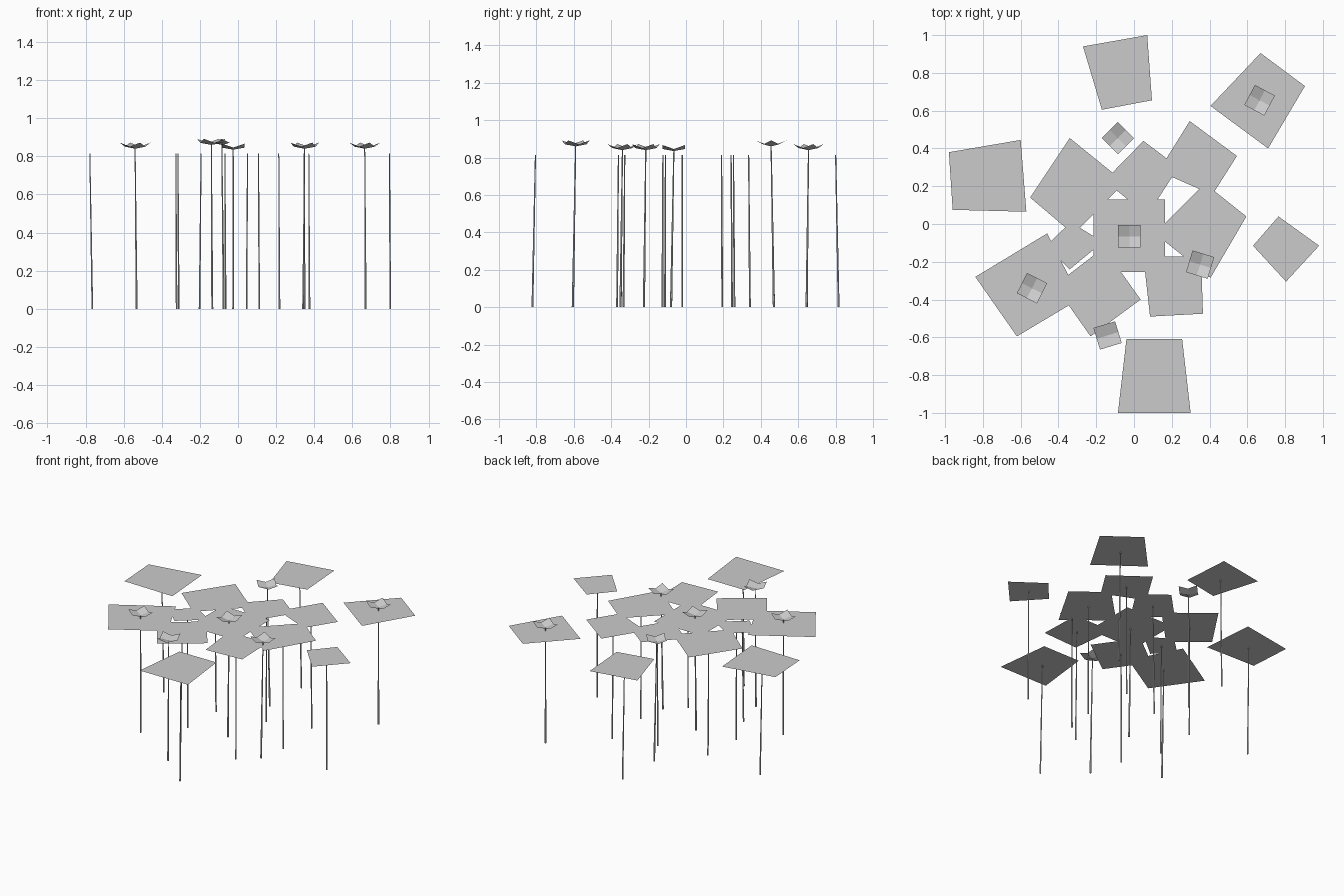
import bpy
import bmesh
from math import radians
from mathutils import Matrix, Vector

cube = bpy.data.objects.get("Cube")
if cube:
    bpy.data.objects.remove(cube, do_unlink=True)

LEAF_HEIGHT = 0.815
BLOOM_HALF_WIDTH = 0.06
BLOOM_EDGE_RISE = 0.011
BLOOM_CORNER_RISE = 0.032

# One plain grey for everything
grey = bpy.data.materials.new("plain_grey")
grey.use_nodes = True
colour = (0.6, 0.6, 0.6, 1)
grey.diffuse_color = colour
grey.node_tree.nodes["Principled BSDF"].inputs["Base Color"].default_value = colour


def finish(name, bm):
    mesh = bpy.data.meshes.new(name)
    bm.to_mesh(mesh)
    bm.free()
    mesh.materials.append(grey)
    obj = bpy.data.objects.new(name, mesh)
    bpy.context.scene.collection.objects.link(obj)


def make_stalk(name, tip, lean, foot_radius):
    """Thin tapered stem whose foot is shifted sideways by the lean."""
    foot = Vector((tip.x + lean[0], tip.y + lean[1], 0))
    bm = bmesh.new()
    bmesh.ops.create_cone(bm, cap_ends=True, segments=6, radius1=foot_radius,
                          radius2=0.003, depth=tip.z)
    for vert in bm.verts:
        axis_point = tip if vert.co.z > 0 else foot
        vert.co = axis_point + Vector((vert.co.x, vert.co.y, 0))
    finish(name, bm)


def make_leaf(name, corners, own_stalk=True, lean_x=0.004):
    """Flat four-cornered leaf, on its own stalk unless a bloom stalk carries it."""
    bm = bmesh.new()
    face = bm.faces.new([bm.verts.new((x, y, LEAF_HEIGHT)) for x, y in corners])
    face.normal_update()
    if face.normal.z < 0:
        face.normal_flip()
    finish(name + "_leaf", bm)
    if own_stalk:
        x = sum(corner[0] for corner in corners) / len(corners)
        y = sum(corner[1] for corner in corners) / len(corners)
        make_stalk(name + "_leaf_stalk", Vector((x, y, LEAF_HEIGHT)),
                   (lean_x, y * 0.02), 0.005)


def make_bloom(name, centre, angle, lean):
    """Shallow square cup of four petals with upturned corners."""
    bm = bmesh.new()
    size = BLOOM_HALF_WIDTH
    for sx in (-1, 1):
        for sy in (-1, 1):
            outline = [(0, 0, 0), (sx * size, 0, BLOOM_EDGE_RISE),
                       (sx * size, sy * size, BLOOM_CORNER_RISE),
                       (0, sy * size, BLOOM_EDGE_RISE)]
            if sx * sy < 0:
                outline.reverse()
            bm.faces.new([bm.verts.new(point) for point in outline])
    bmesh.ops.remove_doubles(bm, verts=bm.verts, dist=0.001)
    turn = Matrix.Rotation(radians(angle), 4, "Z")
    bm.transform(Matrix.Translation(centre) @ turn)
    finish(name + "_bloom", bm)
    make_stalk(name + "_bloom_stalk", Vector(centre), lean, 0.006)


# Outer leaves
make_leaf("back", [(-.27, .94), (.07, 1), (.095, .655), (-.17, .605)])
make_leaf("back_left", [(.67, .905), (.905, .73), (.71, .4), (.405, .625)],
          own_stalk=False)
make_leaf("right", [(-.98, .38), (-.6, .445), (-.57, .065), (-.96, .075)],
          lean_x=0.013)
make_leaf("left", [(.765, .04), (.98, -.115), (.805, -.305), (.63, -.115)])
make_leaf("front", [(-.04, -.61), (.255, -.61), (.3, -1), (-.085, -1)])
make_leaf("front_right", [(-.46, -.05), (-.84, -.28), (-.62, -.595), (-.285, -.395)],
          own_stalk=False)

# Overlapping inner leaves
make_leaf("centre", [(-.215, .13), (.165, .13), (.165, -.255), (-.215, -.255)],
          own_stalk=False)
make_leaf("inner_back_right", [(-.34, .455), (-.55, .14), (-.32, -.055), (-.05, .22)])
make_leaf("inner_back", [(.05, .44), (.235, .3), (.07, .045), (-.155, .23)],
          lean_x=-0.005)
make_leaf("inner_back_left", [(.295, .545), (.545, .36), (.415, .155), (.13, .28)])
make_leaf("inner_left", [(.375, .215), (.595, .04), (.405, -.285), (.11, -.05)])
make_leaf("inner_front_left", [(.085, -.49), (.365, -.475), (.355, -.17), (.05, -.175)])
make_leaf("inner_front", [(-.42, -.325), (-.23, -.595), (.035, -.4), (-.16, -.125)],
          lean_x=-0.008)
make_leaf("inner_right", [(-.335, .01), (-.465, -.115), (-.34, -.24), (-.165, -.095)])

# Blooms standing above the leaves
make_bloom("back", (-.085, .455, .86), 45, (.01, .015))
make_bloom("back_left", (.665, .655, .84), -28, (.005, -.01))
make_bloom("centre", (-.025, -.065, .835), 0, (0, -.015))
make_bloom("left", (.35, -.215, .84), -17, (-.008, -.01))
make_bloom("front_right", (-.54, -.34, .84), -27, (.008, -.01))
make_bloom("front", (-.14, -.59, .86), 17, (.005, -.015))
